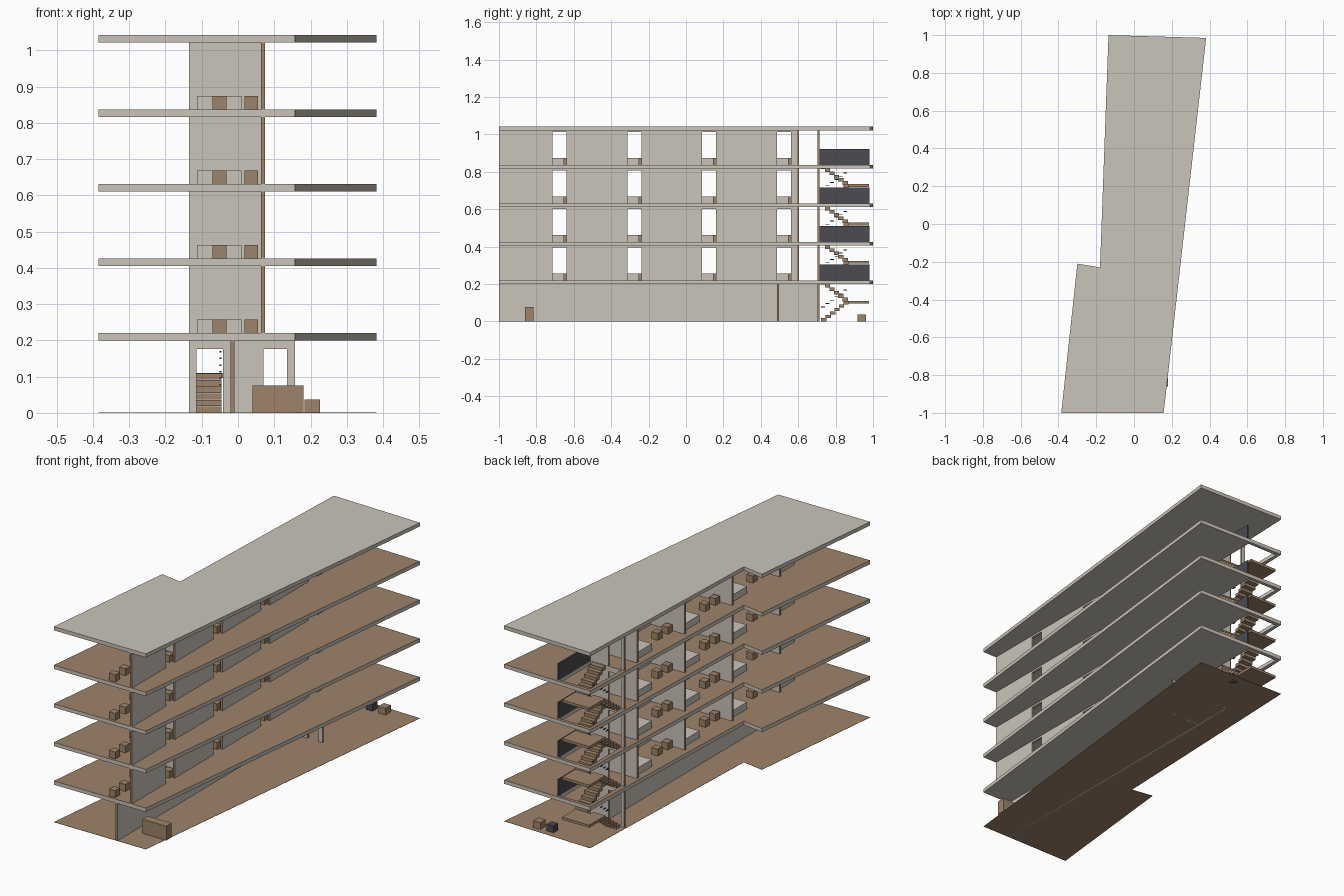
import bpy, bmesh
from mathutils import Vector

cube = bpy.data.objects.get("Cube")
if cube:
    bpy.data.objects.remove(cube, do_unlink=True)


def material(name, rgb):
    m = bpy.data.materials.new(name)
    m.use_nodes = True
    col = (*rgb, 1)
    m.diffuse_color = col
    m.node_tree.nodes["Principled BSDF"].inputs["Base Color"].default_value = col
    return m


PLASTER = material("pale plaster", (0.60, 0.56, 0.49))
WOOD = material("warm brown", (0.34, 0.23, 0.145))
DARK = material("dark charcoal", (0.072, 0.07, 0.085))


def place(axis, a, b, d):
    """Point from 2D profile coordinates and depth along the axis."""
    return {"x": (d, a, b), "y": (a, d, b), "z": (a, b, d)}[axis]


def prism(name, loops, axis, lo, hi, mats, accent=None):
    """Extrude outlines (first outer, others holes); accent faces get mats[1]."""
    bm = bmesh.new()
    edges = []
    for pts in loops:
        vs = [bm.verts.new(place(axis, a, b, lo)) for a, b in pts]
        edges += [bm.edges.new((v, vs[i - 1])) for i, v in enumerate(vs)]
    bmesh.ops.triangle_fill(bm, edges=edges, use_beauty=True)
    bmesh.ops.dissolve_limit(bm, angle_limit=0.01, verts=bm.verts[:], edges=bm.edges[:])
    if hi > lo:
        new = bmesh.ops.extrude_face_region(bm, geom=bm.faces[:])["geom"]
        move = Vector(place(axis, 0, 0, hi - lo))
        bmesh.ops.translate(bm, vec=move, verts=[g for g in new if isinstance(g, bmesh.types.BMVert)])
    bmesh.ops.recalc_face_normals(bm, faces=bm.faces[:])
    bm.normal_update()
    if accent:
        for f in bm.faces:
            f.material_index = int(accent(f.normal))
    me = bpy.data.meshes.new(name)
    bm.to_mesh(me)
    bm.free()
    for m in mats:
        me.materials.append(m)
    ob = bpy.data.objects.new(name, me)
    bpy.context.collection.objects.link(ob)
    return ob


def rect(a0, a1, b0, b1):
    return [(a0, b0), (a1, b0), (a1, b1), (a0, b1)]


def box(name, x0, x1, y0, y1, z0, z1, mat):
    return prism(name, [rect(x0, x1, y0, y1)], "z", z0, z1, [mat])


def wall(name, axis, start, end, z, height, lo, hi, openings=(), door=0.176):
    """Upright wall with floor-level openings and brown cut ends."""
    pts = [(start, z)]
    for a, b in sorted(openings):
        pts += [(a, z), (a, z + door), (b, z + door), (b, z)]
    pts += [(end, z), (end, z + height), (start, z + height)]
    along = 1 if axis == "x" else 0
    return prism(name, [pts], axis, lo, hi, [PLASTER, WOOD], lambda n: abs(n[along]) > 0.5)


OUTLINE = [(-0.135, 1.0), (0.382, 0.985), (0.157, -1.0), (-0.385, -1.0), (-0.30, -0.21), (-0.18, -0.23)]
STAIR_HOLE = rect(-0.118, 0.062, 0.715, 0.978)
SLAB, STOREY, BASE = 0.02, 0.2055, 0.2
CLEAR = STOREY - SLAB
DOORWAY = (-0.115, -0.042)
BAY, NORTH = 0.4, 0.593

# Ground sheet, floor slabs and roof
prism("ground", [OUTLINE], "z", 0, 0.001, [WOOD])
for i in range(4):
    z = BASE + i * STOREY
    prism(f"floor_slab_{i + 1}", [OUTLINE, STAIR_HOLE], "z", z, z + SLAB,
          [PLASTER, WOOD], lambda n: n.z > 0.5)
roof_z = BASE + 4 * STOREY
prism("roof_slab", [OUTLINE], "z", roof_z, roof_z + SLAB, [PLASTER])

# Ground storey walls
wall("ground_spine_wall", "x", -1, 0.702, 0, BASE, -0.021, -0.010)
wall("ground_cross_wall", "y", -0.010, 0.157, 0, BASE, 0.486, 0.496, [(0.07, 0.135)])
wall("ground_stair_wall", "y", -0.135, 0.063, 0, BASE, 0.702, 0.713, [DOORWAY])


def furnish(tag, y, z):
    """Bed and three small pieces; y is the north wall of the room."""
    h = 0.037
    box(f"bed_{tag}", -0.113, 0.009, y - 0.145, y - 0.006, z, z + h, PLASTER)
    box(f"nightstand_{tag}", 0.018, 0.055, y - 0.048, y - 0.01, z, z + h, WOOD)
    for name, off in (("chair", 0.275), ("desk", 0.36)):
        box(f"{name}_{tag}", -0.07, -0.032, y - off - 0.019, y - off + 0.019, z, z + h, WOOD)


# Upper storeys: spine wall, room dividers, furniture, stair guard
for i in range(4):
    z = BASE + SLAB + i * STOREY
    bays = [NORTH - BAY * k for k in range(4)]
    wall(f"spine_wall_{i + 1}", "x", -1, NORTH, z, CLEAR, 0.063, 0.075,
         [(y - 0.107, y - 0.032) for y in bays])
    for k, y in enumerate(bays):
        east = 0.063 if k else 0.075
        wall(f"room_divider_{i + 1}_{k + 1}", "y", -0.135, east, z, CLEAR, y, y + 0.011)
        furnish(f"{i + 1}_{k + 1}", y, z)
    wall(f"stair_wall_{i + 1}", "y", -0.135, 0.075, z, CLEAR, 0.702, 0.713, [DOORWAY])
    box(f"stair_guard_{i + 1}", 0.063, 0.072, 0.713, 0.98, z, z + 0.085, DARK)


def staircase(tag, z0, z1):
    """Two flights that turn at a landing, with small dark rail pieces."""
    steps, run, near, far = 6, 0.024, 0.722, 0.866
    rise = (z1 - z0) / (2 * steps)
    mid = z0 + rise * steps
    for s in range(steps):
        low_y, top = near + s * run, z0 + (s + 1) * rise
        box(f"lower_step_{tag}_{s + 1}", -0.115, -0.045, low_y, low_y + run + 0.004,
            top - rise, top - 0.001, WOOD)
        high_y, top = far - (s + 1) * run, mid + (s + 1) * rise
        box(f"upper_step_{tag}_{s + 1}", -0.028, 0.045, high_y - 0.004, high_y + run,
            top - rise - 0.003, top - 0.001, WOOD)
        rail_z = z0 + 0.075 + s * rise
        box(f"rail_piece_{tag}_{s + 1}", -0.051, -0.046, low_y, low_y + 0.02,
            rail_z, rail_z + 0.004, DARK)
    box(f"landing_{tag}", -0.115, 0.045, far, 0.978, mid - 0.014, mid, WOOD)


# Stairs between all floors
levels = [0] + [BASE + SLAB + i * STOREY for i in range(4)]
for i in range(4):
    staircase(i + 1, levels[i], levels[i + 1])

# Loose pieces at ground level
box("entrance_counter", 0.04, 0.18, -0.86, -0.815, 0, 0.076, WOOD)
box("brown_block", 0.184, 0.226, 0.918, 0.963, 0, 0.037, WOOD)
box("dark_block", 0.11, 0.15, 0.918, 0.958, 0, 0.037, DARK)
